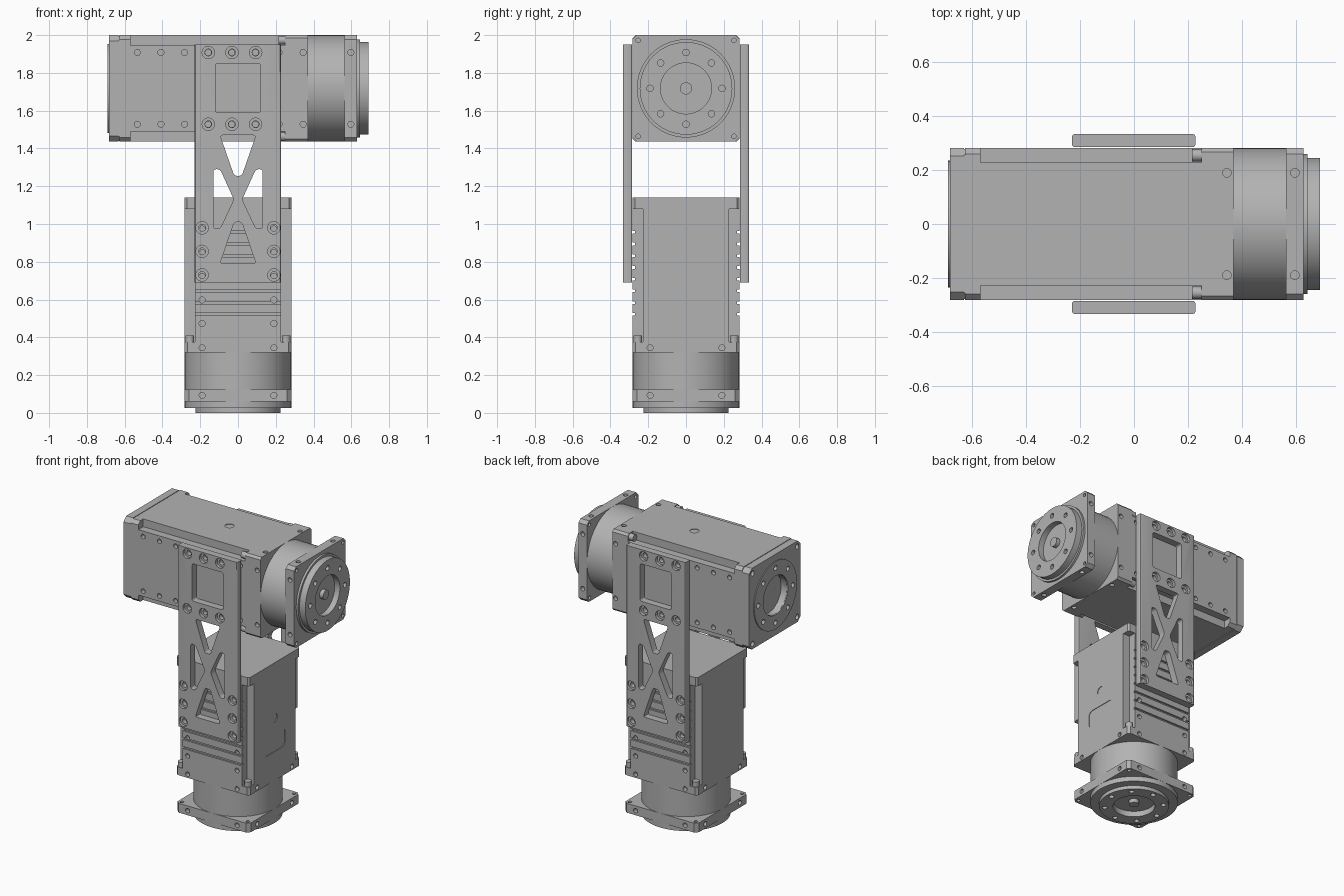
import bpy, bmesh, math
from mathutils import Matrix, Vector

if "Cube" in bpy.data.objects:
    bpy.data.objects.remove(bpy.data.objects["Cube"], do_unlink=True)

GREY = (0.45, 0.45, 0.45, 1)
metal = bpy.data.materials.new("machined_grey")
metal.use_nodes = True
metal.diffuse_color = GREY
metal.node_tree.nodes["Principled BSDF"].inputs["Base Color"].default_value = GREY

HALF, FACE, PITCH, ROW = 0.282, 0.228, 0.125, 0.19
I4 = Matrix.Identity(4)
SIGNS = (-1, 1)
parts = []


def prism(pts, z0, z1, bevel=0, segments=1):
    """Extruded outline with optionally bevelled upright edges."""
    bm = bmesh.new()
    face = bm.faces.new([bm.verts.new((x, y, z0)) for x, y in pts])
    ext = bmesh.ops.extrude_face_region(bm, geom=[face])["geom"]
    for v in ext:
        if isinstance(v, bmesh.types.BMVert):
            v.co.z = z1
    if bevel:
        upright = [e for e in bm.edges if abs(e.verts[0].co.z - e.verts[1].co.z) > 1e-5]
        bmesh.ops.bevel(bm, geom=upright, offset=bevel, segments=segments,
                        profile=0.5, affect='EDGES')
    bmesh.ops.recalc_face_normals(bm, faces=bm.faces)
    return bm


def rect(x0, x1, y0, y1):
    return [(x0, y0), (x1, y0), (x1, y1), (x0, y1)]


def lathe(profile, steps=24, closed=False):
    """Radius/height profile spun about z."""
    bm = bmesh.new()
    vs = [bm.verts.new((r, 0, z)) for r, z in profile]
    es = [bm.edges.new(p) for p in zip(vs, vs[1:])]
    if closed:
        es.append(bm.edges.new((vs[-1], vs[0])))
    bmesh.ops.spin(bm, geom=vs + es, cent=(0, 0, 0), axis=(0, 0, 1),
                   angle=math.tau, steps=steps)
    bmesh.ops.remove_doubles(bm, verts=bm.verts, dist=1e-5)
    bmesh.ops.recalc_face_normals(bm, faces=bm.faces)
    return bm


def aim(p, d):
    return Matrix.Translation(p) @ Vector(d).to_track_quat('Z', 'Y').to_matrix().to_4x4()


def drill(p, d, r=0.016, depth=0.03):
    """Round cutter entering a surface at p whose outward normal is d."""
    bm = lathe([(0, 0.01), (r, 0.01), (r, -depth), (0, -depth)], 16)
    bm.transform(aim(p, d))
    return bm


def merge(bms):
    out = bmesh.new()
    for bm in bms:
        me = bpy.data.meshes.new("piece")
        bm.to_mesh(me)
        bm.free()
        out.from_mesh(me)
        bpy.data.meshes.remove(me)
    return out


def to_object(name, bm):
    me = bpy.data.meshes.new(name)
    bm.to_mesh(me)
    bm.free()
    ob = bpy.data.objects.new(name, me)
    bpy.context.scene.collection.objects.link(ob)
    return ob


def part(name, bm, place=I4, *cut_groups):
    """Make a part, subtract each group of cutters, then place it."""
    ob = to_object(name, bm)
    for cuts in cut_groups:
        if not cuts:
            continue
        cutter = to_object("cutter", merge(cuts))
        cutter.hide_render = True
        mod = ob.modifiers.new("cut", 'BOOLEAN')
        mod.operation, mod.solver, mod.object = 'DIFFERENCE', 'EXACT', cutter
        deps = bpy.context.evaluated_depsgraph_get()
        me = bpy.data.meshes.new_from_object(ob.evaluated_get(deps))
        ob.modifiers.clear()
        ob.data = me
        me.name = name
        bpy.data.objects.remove(cutter, do_unlink=True)
    ob.data.transform(place)
    ob.data.materials.clear()
    ob.data.materials.append(metal)
    parts.append(ob)


def side_holes(s):
    """Pairs of holes on all four sides at one station."""
    out = []
    for a in SIGNS:
        for b in SIGNS:
            out.append(drill((a * HALF, b * ROW, s), (a, 0, 0)))
            out.append(drill((b * ROW, a * HALF, s), (0, a, 0)))
    return out


def corners(r):
    return [(a * r, b * r) for a in SIGNS for b in SIGNS]


def ring_holes(s, d, depth):
    return [drill((ROW * math.cos(k * math.pi / 4), ROW * math.sin(k * math.pi / 4), s),
                  (0, 0, d), 0.017, depth) for k in range(8)]


def actuator(name, place, disc, block_end, body_end, n_holes, ribbed):
    """Motor unit running along local z from its output disc."""
    square = rect(-HALF, HALF, -HALF, HALF)
    # output disc with recess and hub
    hub = [(0, 0.012), (0.032, 0.012), (0.032, 0.04), (0.135, 0.04), (0.135, 0)]
    part(name + "_output_disc", lathe(hub + disc + [(0, 0.06)], 64), place,
         ring_holes(0, -1, 0.03))
    # flange, drum and front block
    part(name + "_flange", prism(square, 0.06, 0.125, 0.022), place,
         side_holes(0.0925) + [drill((x, y, 0.06), (0, 0, -1), 0.012, 0.08)
                               for x, y in corners(0.254)])
    part(name + "_drum", lathe([(0, 0.125), (HALF, 0.125), (HALF, 0.32), (0, 0.32)], 64), place)
    part(name + "_front_block", prism(square, 0.32, block_end, 0.015), place, side_holes(0.345))
    # body with notched corners
    f, h = FACE, HALF
    cross = [(f, f), (f, h), (-f, h), (-f, f), (-h, f), (-h, -f),
             (-f, -f), (-f, -h), (f, -h), (f, -f), (h, -f), (h, f)]
    grooves = []
    if ribbed:
        for k in range(8):
            for a in SIGNS:
                z = 0.515 + 0.062 * k
                lo, hi = sorted((a * (h - 0.012), a * (h + 0.02)))
                grooves.append(prism(rect(-0.3, 0.3, lo, hi), z, z + 0.014))
    holes = [drill((b * ROW, a * h, 0.473 + PITCH * k), (0, a, 0))
             for k in range(n_holes) for a in SIGNS for b in SIGNS]
    holes.append(drill((h, 0, 0.755), (1, 0, 0), 0.03, 0.004))
    if ribbed:
        panel = prism(rect(-0.115, 0.115, -0.062, 0.062), -0.004, 0.01, 0.03, 4)
        panel.transform(Matrix.Translation((h, 0, 0.583))
                        @ Matrix(((0, 0, 1, 0), (1, 0, 0, 0), (0, 1, 0, 0), (0, 0, 0, 1))))
        holes.append(panel)
    part(name + "_body", prism(cross, block_end, body_end), place, grooves, holes)
    # screw heads sitting in the notches
    heads = []
    for x, y in corners(0.255):
        head = lathe([(0, block_end), (0.023, block_end),
                      (0.023, block_end + 0.035), (0, block_end + 0.035)], 16)
        head.transform(Matrix.Translation((x, y, 0)))
        heads.append(head)
    part(name + "_corner_screws", merge(heads), place)
    return square


# lower unit, output facing down
low = [(0.225, 0), (0.225, 0.025), (HALF, 0.025), (HALF, 0.06)]
square = actuator("lower", I4, low, 0.375, 1.08, 5, True)
part("lower_end_cap", prism(square, 1.08, 1.14, 0.012))

# upper unit, output facing +x
turn = Matrix(((0, 0, -1, 0.69), (0, 1, 0, 0), (1, 0, 0, 1.718), (0, 0, 0, 1)))
up = [(0.245, 0), (0.245, 0.045), (0.26, 0.045), (0.26, 0.06)]
actuator("upper", turn, up, 0.44, 1.26, 7, False)
part("upper_cap_plate", prism(square, 1.26, 1.317, 0.022), turn)
part("upper_cap_seam", prism([(x * 0.985, y * 0.985) for x, y in square], 1.317, 1.322, 0.022), turn)
part("upper_end_cap", prism(square, 1.322, 1.374, 0.03), turn,
     [drill((0, 0, 1.374), (0, 0, 1), 0.135, 0.045)] + ring_holes(1.374, 1, 0.03)
     + [drill((x, y, 1.374), (0, 0, 1), 0.018, 0.02) for x, y in corners(0.245)])
part("upper_end_ring", lathe([(0.135, 1.374), (0.235, 1.374), (0.235, 1.38), (0.135, 1.38)],
                             64, True), turn, ring_holes(1.38, 1, 0.03))

# side brackets with lightening cut-outs and counterbored holes
side = [(-0.13, 0.975), (-0.095, 0.975), (-0.022, 1.13), (-0.095, 1.29), (-0.13, 1.29)]
windows = [rect(-0.12, 0.12, 1.59, 1.85),
           [(-0.095, 1.47), (0.095, 1.47), (0.02, 1.255), (-0.02, 1.255)],
           [(-0.095, 0.79), (0.095, 0.79), (0.02, 1.01), (-0.02, 1.01)],
           side, [(-x, z) for x, z in side]]
spots = [(x, z) for x in (-0.157, -0.032, 0.093) for z in (1.908, 1.528)]
spots += [(a * ROW, 0.73 + PITCH * k) for a in SIGNS for k in range(3)]
for label, a in (("front", -1), ("back", 1)):
    cuts = []
    for outline in windows:
        bm = prism(outline, -0.5, 0.5, 0.014, 4)
        bm.transform(Matrix.Rotation(math.pi / 2, 4, 'X'))
        cuts.append(bm)
    for x, z in spots:
        bm = lathe([(0, 0.01), (0.033, 0.01), (0.033, -0.02), (0.018, -0.02),
                    (0.018, -0.07), (0, -0.07)], 20)
        bm.transform(aim((x, a * 0.334, z), (0, a, 0)))
        cuts.append(bm)
    lo, hi = sorted((a * 0.285, a * 0.334))
    part(label + "_bracket", prism(rect(-0.23, 0.228, lo, hi), 0.69, 1.95, 0.01, 3), I4, cuts)

# smooth round walls, keep machined edges sharp
bpy.ops.object.select_all(action='DESELECT')
for ob in parts:
    ob.select_set(True)
bpy.context.view_layer.objects.active = parts[0]
bpy.ops.object.shade_smooth_by_angle(angle=math.radians(30))
